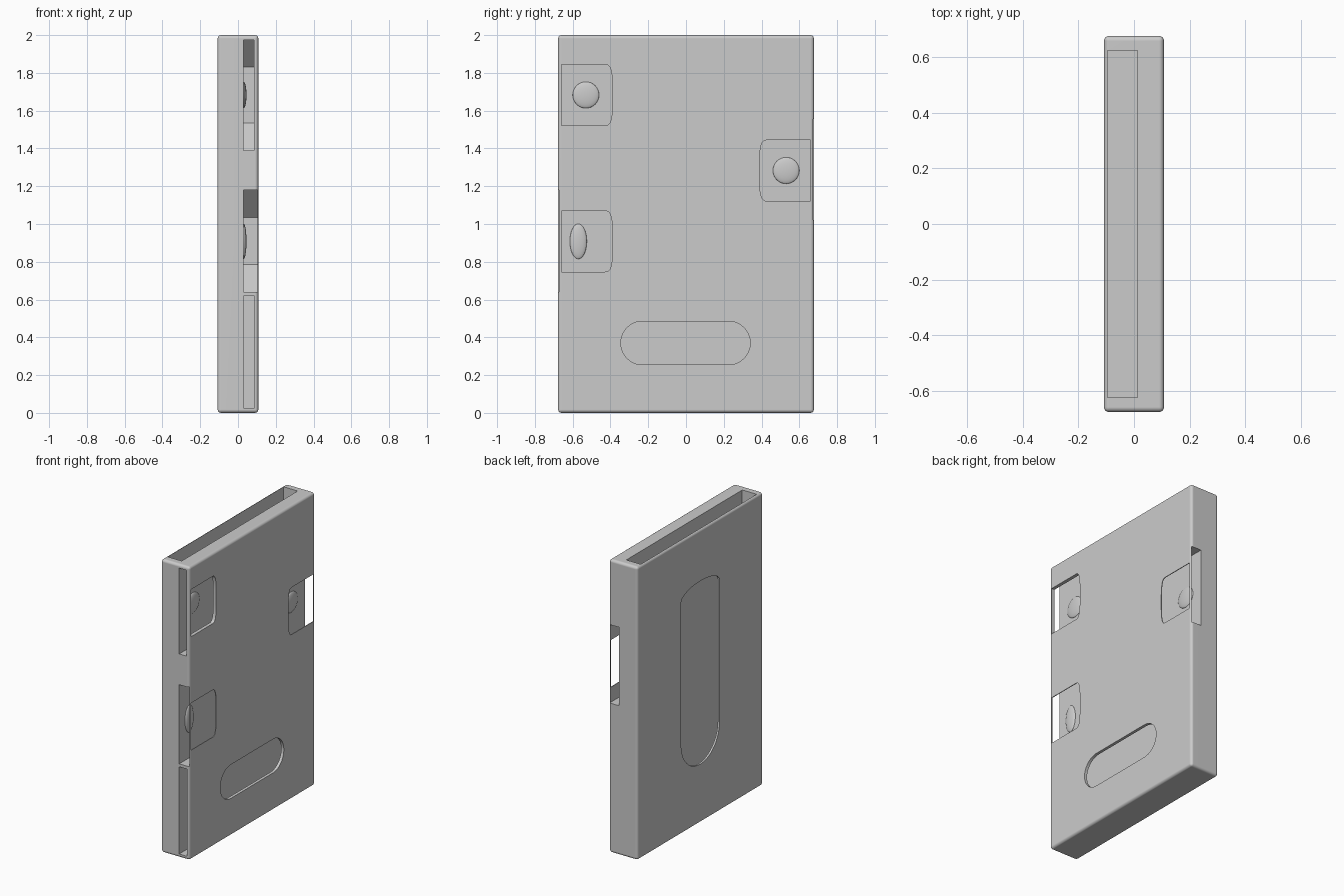
import bpy, bmesh
from math import sin, cos, pi, radians

if "Cube" in bpy.data.objects:
    bpy.data.objects.remove(bpy.data.objects["Cube"], do_unlink=True)

grey = bpy.data.materials.new("plain grey")
grey.use_nodes = True
COLOUR = (0.6, 0.6, 0.6, 1)
grey.diffuse_color = COLOUR
grey.node_tree.nodes["Principled BSDF"].inputs["Base Color"].default_value = COLOUR

HX, HY, H = 0.108, 0.677, 2.0   # half thickness, half width, height
FLOOR = 0.03                    # inner wall of the side slots


def prism(name, outline, x0, x1):
    """Extrude a (y, z) outline from x0 to x1."""
    bm = bmesh.new()
    face = bm.faces.new([bm.verts.new((x0, y, z)) for y, z in outline])
    ext = bmesh.ops.extrude_face_region(bm, geom=[face])
    verts = [v for v in ext["geom"] if isinstance(v, bmesh.types.BMVert)]
    bmesh.ops.translate(bm, verts=verts, vec=(x1 - x0, 0, 0))
    bmesh.ops.recalc_face_normals(bm, faces=bm.faces)
    mesh = bpy.data.meshes.new(name)
    bm.to_mesh(mesh)
    bm.free()
    mesh.materials.append(grey)
    obj = bpy.data.objects.new(name, mesh)
    bpy.context.collection.objects.link(obj)
    return obj


def rect(y0, y1, z0, z1):
    return [(y0, z0), (y1, z0), (y1, z1), (y0, z1)]


def arc(cy, cz, ry, rz, a0, a1, n=20, power=1.0):
    """Arc of an ellipse, squarer when power is under one."""
    def p(v):
        return abs(v) ** power * (1 if v >= 0 else -1)
    angles = [radians(a0 + (a1 - a0) * i / n) for i in range(n + 1)]
    return [(cy + ry * p(cos(a)), cz + rz * p(sin(a))) for a in angles]


def card_slot(side, z0, z1, depth=0.6, cut=0.145):
    """Slot from the front (side -1) or back (side 1) with cut inner corners."""
    mouth, end = side * (HY + 0.05), side * (HY - depth)
    shoulder = end + side * cut
    return [(mouth, z0), (shoulder, z0), (end, z0 + cut),
            (end, z1 - cut), (shoulder, z1), (mouth, z1)]


def thumb_window(side, z):
    """Window whose inner end bulges softly."""
    curve = arc(-0.432, z, 0.043, 0.161, -90, 90, 24, 0.6)
    outline = [(-0.659, z - 0.161)] + curve + [(-0.659, z + 0.161)]
    return [(-side * y, w) for y, w in outline]


# Case body with rounded edges
body = prism("case_body", rect(-HY, HY, 0, H), -HX, HX)
bev = body.modifiers.new("rounded_edges", 'BEVEL')
bev.width, bev.segments = 0.018, 4

# Main pocket, open at the top, and its window on the -x face
oval = arc(0, 0.61, 0.207, 0.21, 180, 360) + arc(0, 1.58, 0.207, 0.07, 0, 180)
cutters = [
    prism("main_pocket", rect(-0.625, 0.625, 0.06, H + 0.1), -0.095, 0.013),
    prism("pocket_window", oval, -0.2, -0.05),
]

# Long lower slot and its rounded window
pill = arc(0.225, 0.37, 0.115, 0.115, -90, 90) + arc(-0.23, 0.37, 0.115, 0.115, 90, 270)
cutters += [
    prism("lower_slot", rect(-HY - 0.05, 0.6, 0.025, 0.62), FLOOR, 0.088),
    prism("lower_window", pill, 0.06, 0.2),
]

# Three card slots: side, z range, outer x, bump centre y and z, bump radii
slots = {
    "upper": (-1, 1.39, 1.975, 0.085, -0.53, 1.683, 0.07, 0.07),
    "middle": (-1, 0.64, 1.18, 0.103, -0.57, 0.908, 0.045, 0.093),
    "back": (1, 1.02, 1.555, 0.103, 0.53, 1.283, 0.07, 0.07),
}
for name, (side, z0, z1, x1, by, bz, ry, rz) in slots.items():
    cutters.append(prism(name + "_slot", card_slot(side, z0, z1), FLOOR, x1))
    cutters.append(prism(name + "_window", thumb_window(side, bz), 0.06, 0.2))

for c in cutters:
    c.hide_render = True
    mod = body.modifiers.new(c.name, 'BOOLEAN')
    mod.operation, mod.solver, mod.object = 'DIFFERENCE', 'EXACT', c

# Apply the cuts, then drop the cutters
bpy.context.view_layer.update()
deps = bpy.context.evaluated_depsgraph_get()
cut_mesh = bpy.data.meshes.new_from_object(body.evaluated_get(deps))
body.modifiers.clear()
body.data = cut_mesh
cut_mesh.materials.clear()
cut_mesh.materials.append(grey)
for p in cut_mesh.polygons:
    p.material_index = 0
for c in cutters:
    bpy.data.objects.remove(c, do_unlink=True)


def smooth(obj):
    bpy.ops.object.select_all(action='DESELECT')
    obj.select_set(True)
    bpy.context.view_layer.objects.active = obj
    bpy.ops.object.shade_smooth_by_angle(angle=radians(30))


smooth(body)
wn = body.modifiers.new("flat_normals", 'WEIGHTED_NORMAL')
wn.keep_sharp = True

# Grip bumps on the slot floors
for name, (side, z0, z1, x1, by, bz, ry, rz) in slots.items():
    bpy.ops.mesh.primitive_uv_sphere_add(segments=32, ring_count=16, radius=1,
                                         location=(FLOOR, by, bz))
    bump = bpy.context.object
    bump.name = name + "_grip_bump"
    bump.scale = (0.015, ry, rz)
    bump.data.materials.append(grey)
    smooth(bump)
